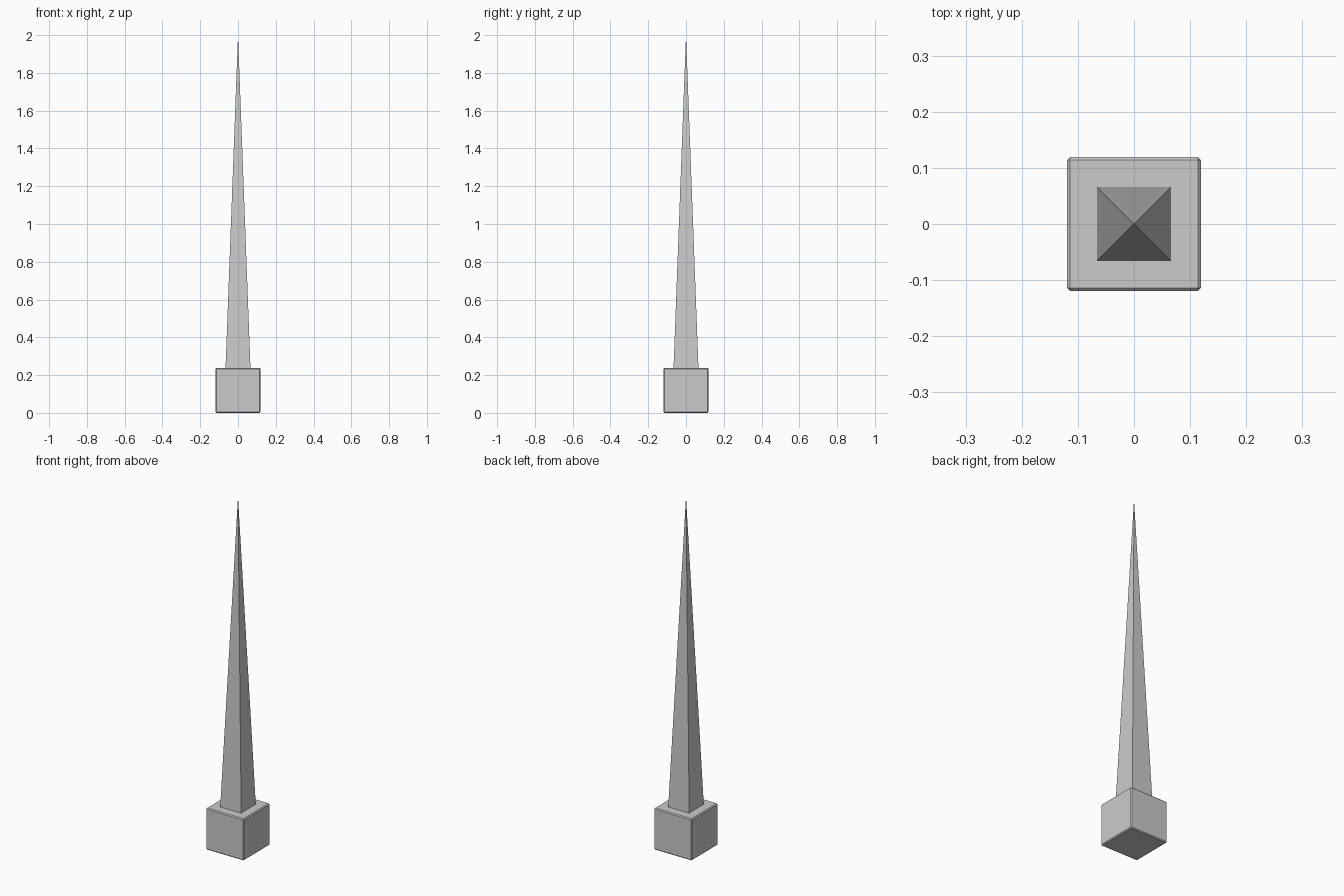
import bpy
import math

if "Cube" in bpy.data.objects:
    bpy.data.objects.remove(bpy.data.objects["Cube"])

BASE = 0.238          # edge length of the cube base
SPIKE_HALF = 0.066    # half width of the spike where it meets the base
TOP = 2.0

# Cube base with a fine chamfer
bpy.ops.mesh.primitive_cube_add(size=BASE, location=(0, 0, BASE / 2))
base = bpy.context.object
base.name = "base_block"
bevel = base.modifiers.new("chamfer", 'BEVEL')
bevel.width = 0.005
bevel.segments = 1

# Four-sided spike, sides parallel to the base
height = TOP - BASE
bpy.ops.mesh.primitive_cone_add(vertices=4, radius1=SPIKE_HALF * math.sqrt(2), radius2=0,
                                depth=height, location=(0, 0, BASE + height / 2),
                                rotation=(0, 0, math.pi / 4))
spike = bpy.context.object
spike.name = "spike"
bpy.ops.object.transform_apply(location=False, rotation=True, scale=False)
